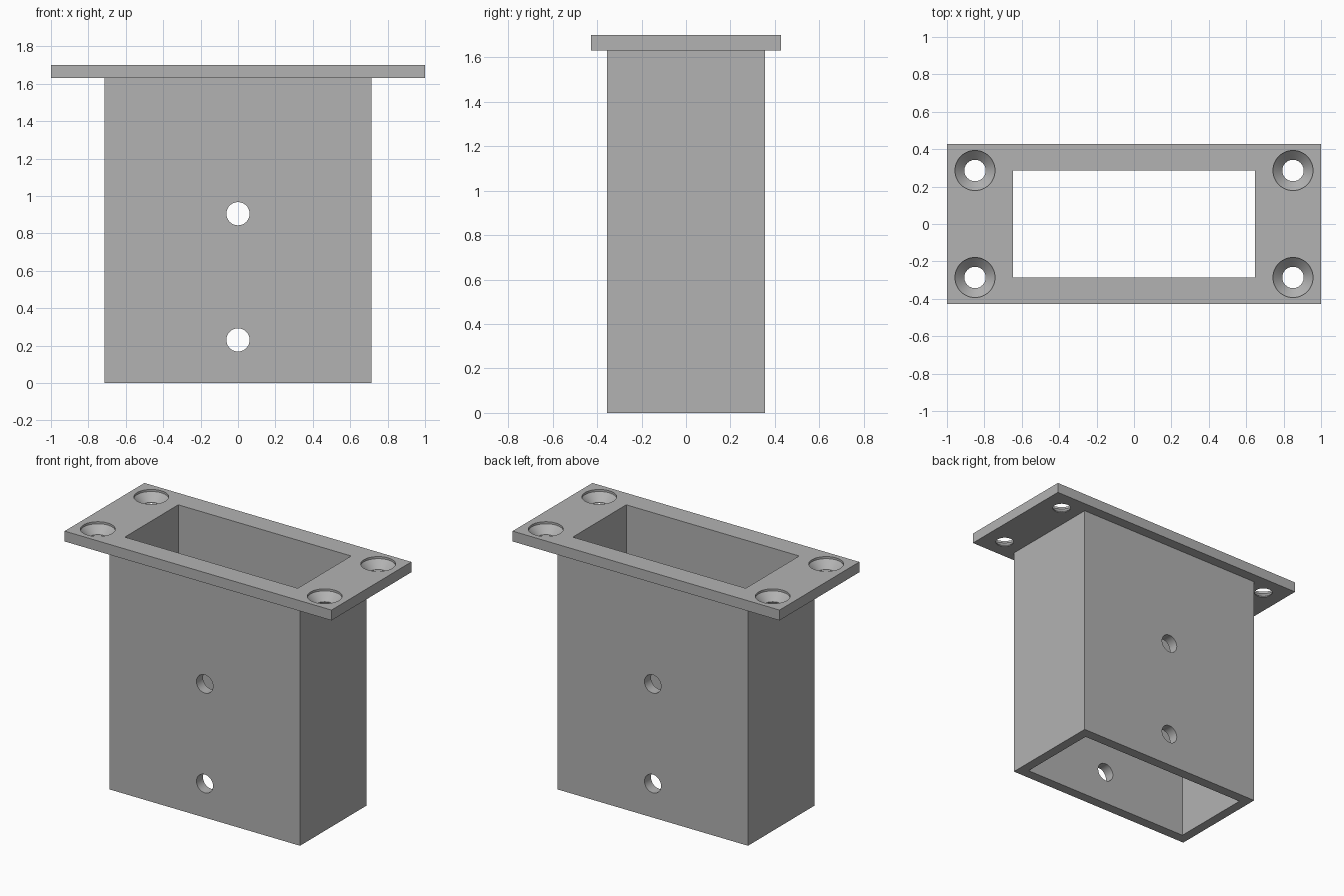
import bpy, math

cube = bpy.data.objects.get("Cube")
if cube:
    bpy.data.objects.remove(cube, do_unlink=True)

HEIGHT = 1.7
PLATE_BOTTOM = 1.63
SEGMENTS = 48

grey = bpy.data.materials.new("plain grey")
grey.use_nodes = True
colour = (0.448, 0.448, 0.448, 1)
grey.diffuse_color = colour
grey.node_tree.nodes["Principled BSDF"].inputs["Base Color"].default_value = colour


def box(name, half_x, half_y, z0, z1):
    bpy.ops.mesh.primitive_cube_add(size=2, location=(0, 0, (z0 + z1) / 2))
    ob = bpy.context.object
    ob.name = name
    ob.scale = (half_x, half_y, (z1 - z0) / 2)
    bpy.ops.object.transform_apply(location=True, rotation=True, scale=True)
    ob.data.materials.append(grey)
    return ob


def lathe(name, profile, x, y):
    """Closed solid turned about a vertical axis from (radius, z) pairs."""
    verts, faces = [], []
    for r, z in profile:
        for i in range(SEGMENTS):
            a = math.tau * i / SEGMENTS
            verts.append((x + r * math.cos(a), y + r * math.sin(a), z))
    for k in range(len(profile) - 1):
        for i in range(SEGMENTS):
            j = (i + 1) % SEGMENTS
            lo, hi = k * SEGMENTS, (k + 1) * SEGMENTS
            faces.append((lo + i, lo + j, hi + j, hi + i))
    faces.append(tuple(reversed(range(SEGMENTS))))
    last = (len(profile) - 1) * SEGMENTS
    faces.append(tuple(range(last, last + SEGMENTS)))
    mesh = bpy.data.meshes.new(name)
    mesh.from_pydata(verts, [], faces)
    mesh.materials.append(grey)
    ob = bpy.data.objects.new(name, mesh)
    bpy.context.collection.objects.link(ob)
    return ob


def combine(target, tool, operation):
    """Apply a boolean and discard the helper."""
    tool.hide_render = True
    mod = target.modifiers.new(operation.lower(), "BOOLEAN")
    mod.operation, mod.object, mod.solver = operation, tool, "EXACT"
    bpy.context.view_layer.objects.active = target
    bpy.ops.object.modifier_apply(modifier=mod.name)
    bpy.data.objects.remove(tool, do_unlink=True)


# Rectangular sleeve with its mounting plate on top
sleeve = box("flanged_sleeve", 0.714, 0.356, 0, PLATE_BOTTOM + 0.03)
combine(sleeve, box("top_plate", 1, 0.427, PLATE_BOTTOM, HEIGHT), "UNION")

# Opening right through the sleeve and plate
combine(sleeve, box("opening_cutter", 0.648, 0.286, -0.2, HEIGHT + 0.2), "DIFFERENCE")

# Countersunk screw holes in the plate corners
countersink = [(0.057, PLATE_BOTTOM - 0.1), (0.057, PLATE_BOTTOM + 0.006),
               (0.107, HEIGHT - 0.014), (0.107, HEIGHT + 0.1)]
for sx in (-1, 1):
    for sy in (-1, 1):
        combine(sleeve, lathe("screw_cutter", countersink, sx * 0.85, sy * 0.286), "DIFFERENCE")

# Round pin holes through the front and back walls
for z in (0.23, 0.905):
    bpy.ops.mesh.primitive_cylinder_add(vertices=SEGMENTS, radius=0.062, depth=2,
                                        location=(0, 0, z), rotation=(math.pi / 2, 0, 0))
    pin = bpy.context.object
    pin.data.materials.append(grey)
    combine(sleeve, pin, "DIFFERENCE")

# Smooth hole walls, crisp edges
bpy.ops.object.select_all(action="DESELECT")
sleeve.select_set(True)
bpy.context.view_layer.objects.active = sleeve
bpy.ops.object.shade_smooth_by_angle(angle=math.radians(25))
